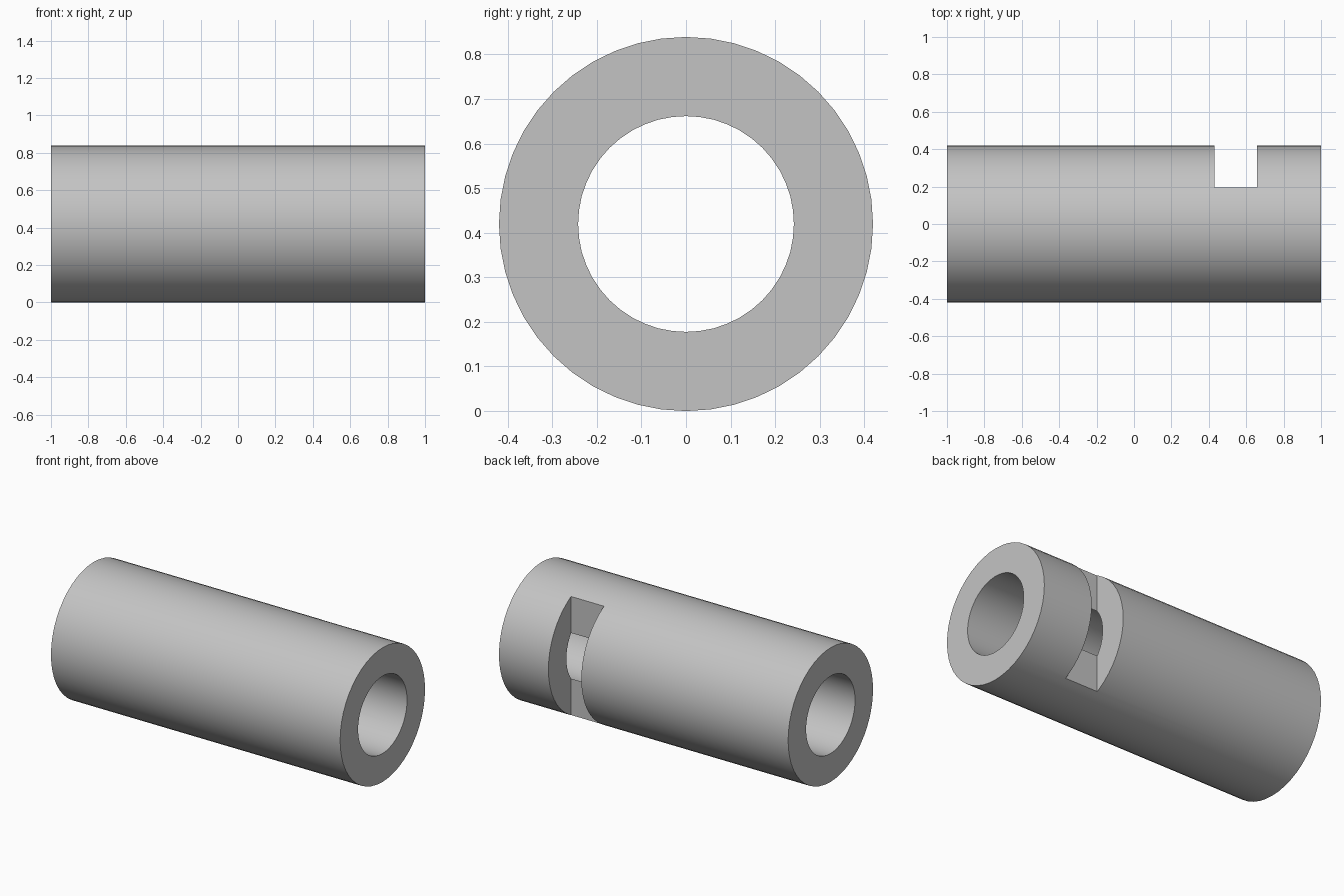
import bpy, math

cube = bpy.data.objects.get("Cube")
if cube:
    bpy.data.objects.remove(cube, do_unlink=True)

LENGTH, OUTER, BORE, SIDES = 2.0, 0.4195, 0.242, 48
SLOT_START, SLOT_END, SLOT_FLOOR = 0.43, 0.658, 0.195

grey = bpy.data.materials.new("light grey")
grey.use_nodes = True
colour = (0.55, 0.55, 0.55, 1)
grey.diffuse_color = colour
grey.node_tree.nodes["Principled BSDF"].inputs["Base Color"].default_value = colour


def rod(name, radius, length):
    """Cylinder lying along x, resting height set by the sleeve axis."""
    bpy.ops.mesh.primitive_cylinder_add(
        vertices=SIDES, radius=radius, depth=length,
        location=(0, 0, OUTER), rotation=(0, math.pi / 2, 0))
    obj = bpy.context.object
    obj.name = name
    bpy.ops.object.transform_apply(location=False, rotation=True, scale=True)
    obj.data.materials.append(grey)
    return obj


def cut(target, cutter):
    mod = target.modifiers.new(cutter.name, 'BOOLEAN')
    mod.operation = 'DIFFERENCE'
    mod.solver = 'EXACT'
    mod.object = cutter
    bpy.context.view_layer.objects.active = target
    bpy.ops.object.modifier_apply(modifier=mod.name)
    bpy.data.objects.remove(cutter, do_unlink=True)


# Sleeve with a through bore
sleeve = rod("slotted_sleeve", OUTER, LENGTH)
cut(sleeve, rod("bore_cutter", BORE, LENGTH * 1.2))

# Slot across the back, breaking into the bore
bpy.ops.mesh.primitive_cube_add(
    size=1, location=((SLOT_START + SLOT_END) / 2, SLOT_FLOOR + 0.5, OUTER))
slot = bpy.context.object
slot.name = "slot_cutter"
slot.scale = (SLOT_END - SLOT_START, 1, 2)
bpy.ops.object.transform_apply(location=False, rotation=False, scale=True)
slot.data.materials.append(grey)
cut(sleeve, slot)

# Smooth round walls, crisp edges
bpy.ops.object.select_all(action='DESELECT')
sleeve.select_set(True)
bpy.context.view_layer.objects.active = sleeve
bpy.ops.object.shade_smooth_by_angle(angle=math.radians(30))
